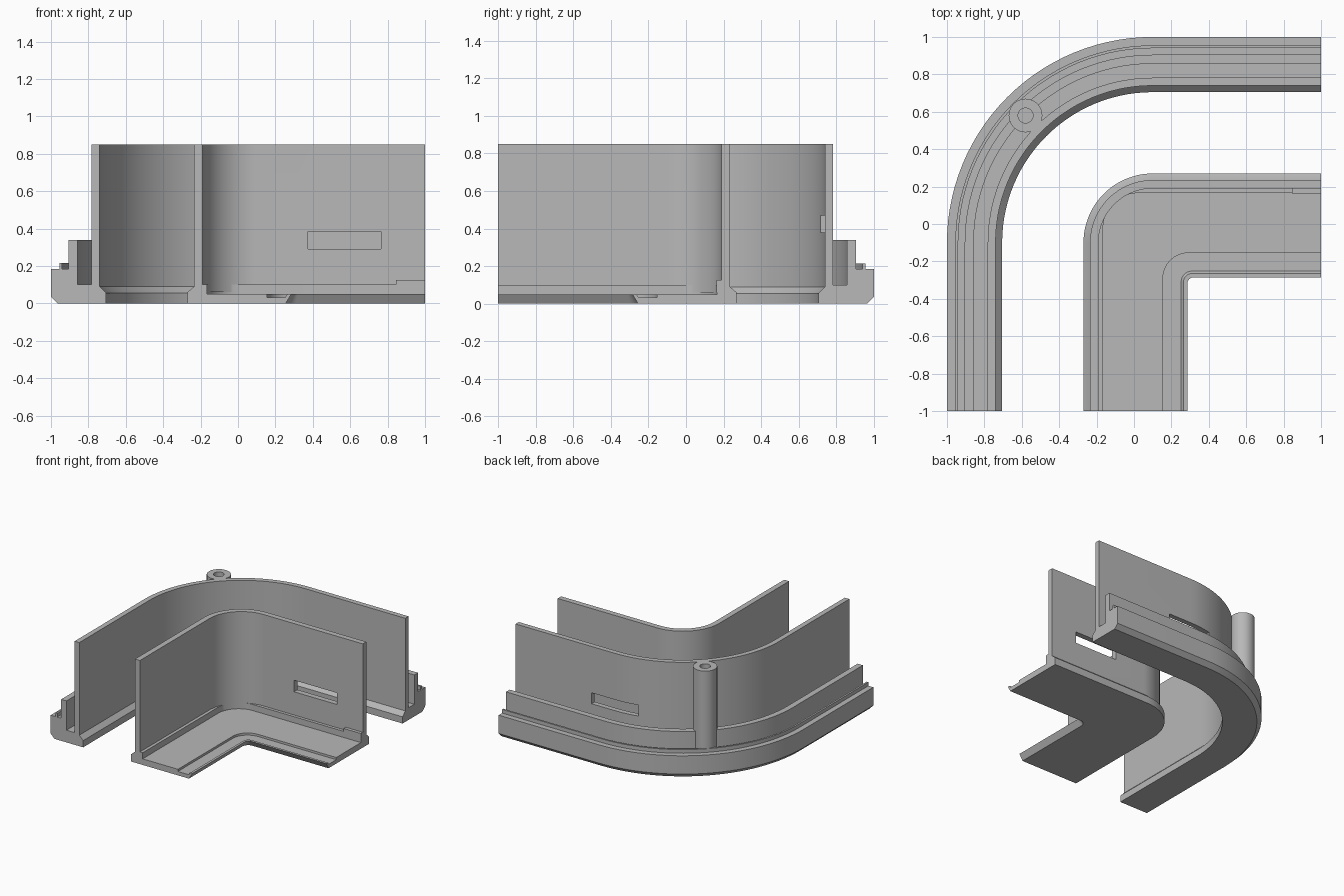
import bpy
import bmesh
from math import pi, sin, cos, radians

cube = bpy.data.objects.get("Cube")
if cube:
    bpy.data.objects.remove(cube, do_unlink=True)

grey = bpy.data.materials.new("plain grey")
grey.use_nodes = True
COLOUR = (0.48, 0.48, 0.48, 1)
grey.diffuse_color = COLOUR
grey.node_tree.nodes["Principled BSDF"].inputs["Base Color"].default_value = COLOUR


def finish(name, bm):
    bmesh.ops.recalc_face_normals(bm, faces=bm.faces)
    mesh = bpy.data.meshes.new(name)
    bm.to_mesh(mesh)
    bm.free()
    mesh.materials.append(grey)
    obj = bpy.data.objects.new(name, mesh)
    bpy.context.collection.objects.link(obj)
    return obj


def smooth(obj):
    bpy.ops.object.select_all(action='DESELECT')
    obj.select_set(True)
    bpy.context.view_layer.objects.active = obj
    bpy.ops.object.shade_smooth_by_angle(angle=radians(25))


def corner_path(x, bend, steps=28):
    """Straight arm, quarter bend about (bend, -bend), straight arm."""
    r = bend - x
    arc = [(bend - r * cos(a), -bend + r * sin(a))
           for a in (pi / 2 * i / steps for i in range(steps + 1))]
    return [(x, -1)] + arc + [(1, -x)]


def sweep(name, profile):
    """Closed profile of (x, z, bend centre) carried round the corner."""
    bm = bmesh.new()
    rails = [[bm.verts.new((px, py, z)) for px, py in corner_path(x, bend)]
             for x, z, bend in profile]
    for a, b in zip(rails, rails[1:] + rails[:1]):
        for i in range(len(a) - 1):
            bm.faces.new((a[i], a[i + 1], b[i + 1], b[i]))
    for end in (0, -1):
        bm.faces.new([r[end] for r in rails])
    return finish(name, bm)


def box(name, x, y, z):
    bm = bmesh.new()
    bmesh.ops.create_cube(bm, size=1)
    for v in bm.verts:
        v.co = [lo + (hi - lo) * (c + 0.5) for c, (lo, hi) in zip(v.co, (x, y, z))]
    return finish(name, bm)


def cut_slot(obj, x, y, z):
    cutter = box("slot_cutter", x, y, z)
    cutter.hide_render = True
    mod = obj.modifiers.new("slot", 'BOOLEAN')
    mod.operation, mod.solver, mod.object = 'DIFFERENCE', 'EXACT', cutter
    bpy.context.view_layer.objects.active = obj
    bpy.ops.object.modifier_apply(modifier=mod.name)
    bpy.data.objects.remove(cutter, do_unlink=True)


# Outer section: foot, small lip, rail, channel and tall wall
B = 0.1
outer = sweep("outer_section", [(x, z, B) for x, z in (
    (-0.705, 0), (-0.965, 0), (-1, 0.035), (-1, 0.185),
    (-0.955, 0.185), (-0.955, 0.215), (-0.94, 0.215), (-0.94, 0.185),
    (-0.905, 0.185), (-0.905, 0.34), (-0.857, 0.34), (-0.857, 0.10),
    (-0.782, 0.10), (-0.782, 0.85), (-0.74, 0.85), (-0.74, 0.09),
    (-0.705, 0.055))])
cut_slot(outer, (-0.10, 0.31), (0.66, 0.84), (0.38, 0.47))
smooth(outer)

# Inner floor: foot, ledge, shallow groove and undercut lip
smooth(sweep("inner_floor", [
    (-0.27, 0, B), (-0.27, 0.06, B), (-0.235, 0.09, B), (-0.23, 0.10, B),
    (-0.165, 0.10, 0.02), (-0.165, 0.05, 0.02),
    (0.155, 0.05, 0.29), (0.155, 0.032, 0.29),
    (0.252, 0.032, 0.31), (0.265, 0.05, 0.31),
    (0.285, 0.05, 0.32), (0.255, 0, 0.31)]))

# Inner tall wall with its slot
wall = sweep("inner_wall", [(x, z, B) for x, z in (
    (-0.235, 0.09), (-0.235, 0.85), (-0.19, 0.85), (-0.19, 0.06))])
cut_slot(wall, (0.375, 0.765), (0.1, 0.3), (0.29, 0.385))
smooth(wall)

# Raised end of the ledge
box("ledge_step", (0.845, 1), (0.163, 0.2), (0.06, 0.125))

# Screw post with a blind hole
bm = bmesh.new()
N = 32
rings = [[bm.verts.new((-0.58 + r * cos(2 * pi * i / N), 0.58 + r * sin(2 * pi * i / N), z))
          for i in range(N)]
         for r, z in ((0.09, 0.09), (0.09, 0.85), (0.04, 0.85), (0.04, 0.345))]
for a, b in zip(rings, rings[1:]):
    for i in range(N):
        j = (i + 1) % N
        bm.faces.new((a[i], a[j], b[j], b[i]))
bm.faces.new(rings[0])
bm.faces.new(rings[-1])
smooth(finish("screw_post", bm))
